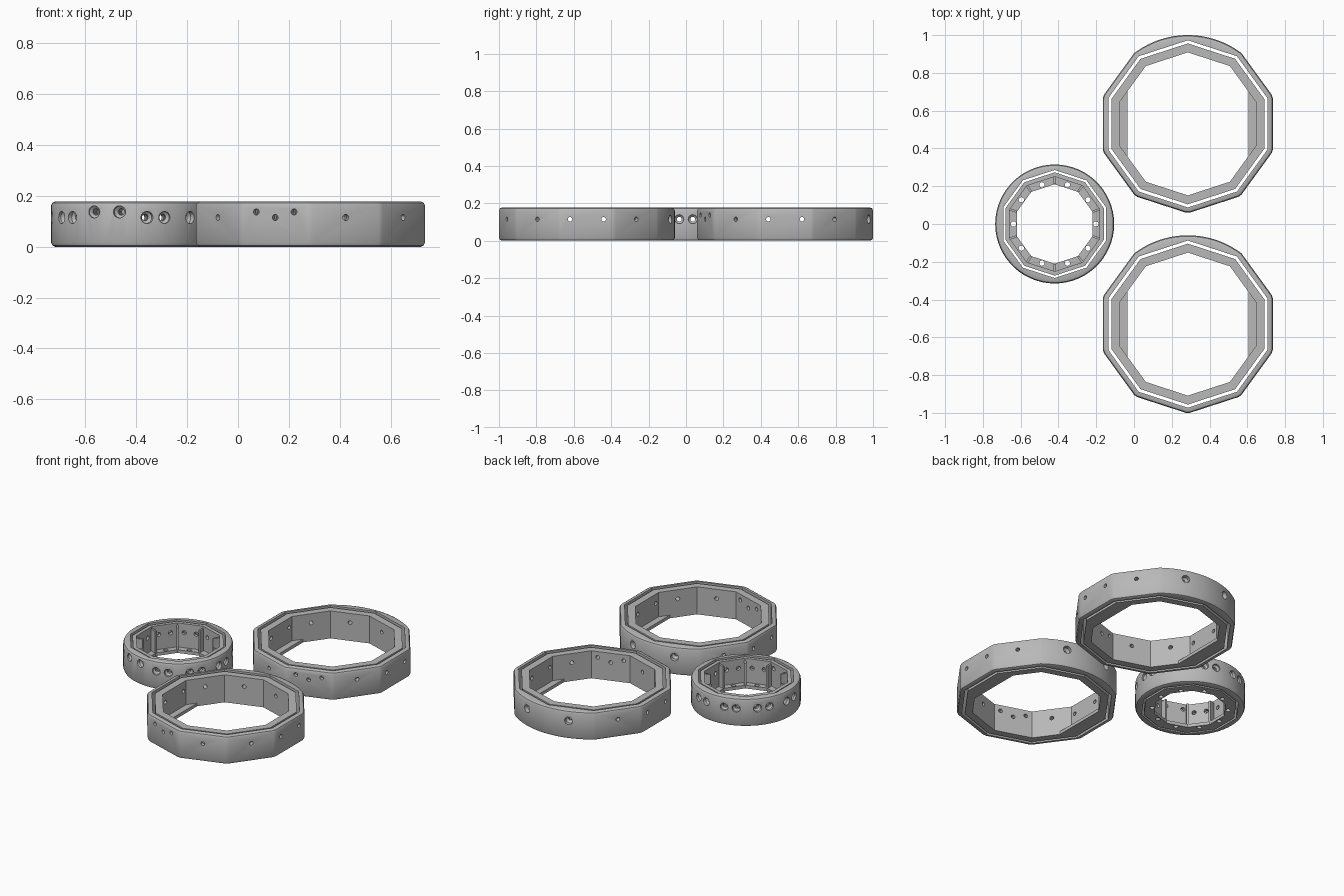
import bpy, bmesh, math
from mathutils import Matrix, Vector

if "Cube" in bpy.data.objects:
    bpy.data.objects.remove(bpy.data.objects["Cube"])

H = 0.178          # height of the rings
SIDES = 10
STEP = math.tau / SIDES

grey = bpy.data.materials.new("plain grey")
grey.diffuse_color = (0.48, 0.48, 0.48, 1)
grey.use_nodes = True
grey.node_tree.nodes["Principled BSDF"].inputs["Base Color"].default_value = grey.diffuse_color


def decagon(apothem, limit=9.0):
    """Radius of a decagon with flats on +-x, corners clipped at limit."""
    def radius(a):
        d = (a + STEP / 2) % STEP - STEP / 2
        return min(apothem / math.cos(d), limit)
    return radius


def back_arc(apothem, limit):
    """Decagon whose two back faces are replaced by a round arc."""
    flat = decagon(apothem, limit)
    return lambda a: limit if math.radians(53.9) < a < math.radians(126.1) else flat(a)


def circle(r):
    return lambda a: r


def finish(name, bm, loc):
    bmesh.ops.recalc_face_normals(bm, faces=bm.faces)
    mesh = bpy.data.meshes.new(name)
    bm.to_mesh(mesh)
    bm.free()
    mesh.materials.append(grey)
    ob = bpy.data.objects.new(name, mesh)
    ob.location = loc
    bpy.context.collection.objects.link(ob)
    return ob


def ring(name, degrees, section, loc):
    """Closed ring; section is a loop of (radius function, inset, z)."""
    bm = bmesh.new()
    angles = [math.radians(d) for d in degrees]
    loops = [[bm.verts.new(((f(a) - inset) * math.cos(a), (f(a) - inset) * math.sin(a), z))
              for a in angles] for f, inset, z in section]
    n = len(angles)
    for i, low in enumerate(loops):
        high = loops[(i + 1) % len(loops)]
        for j in range(n):
            k = (j + 1) % n
            bm.faces.new((low[j], low[k], high[k], high[j]))
    return finish(name, bm, loc)


def add_lathe(bm, matrix, profile, seg=16):
    """Solid of (radius, height) steps around the matrix z axis."""
    rows = [[bm.verts.new(matrix @ Vector((r * math.cos(math.tau * i / seg),
                                           r * math.sin(math.tau * i / seg), h)))
             for i in range(seg)] for r, h in profile]
    for a, b in zip(rows, rows[1:]):
        for i in range(seg):
            k = (i + 1) % seg
            bm.faces.new((a[i], a[k], b[k], b[i]))
    bm.faces.new(rows[0][::-1])
    bm.faces.new(rows[-1])


def drill(parts, holes, loc, floor_holes=()):
    """Cut holes (face angle, sideways offset, z, profile) through the parts."""
    bm = bmesh.new()
    for deg, side, z, profile in holes:
        turn = Matrix.Rotation(math.radians(deg), 4, 'Z')
        add_lathe(bm, turn @ Matrix.Translation((0, side, z))
                  @ Matrix.Rotation(math.pi / 2, 4, 'Y'), profile)
    for x, y in floor_holes:
        add_lathe(bm, Matrix.Translation((x, y, 0)), [(0.014, -0.05), (0.014, 0.05)])
    cutter = finish("hole_cutter", bm, loc)
    cutter.hide_render = True
    for ob in parts:
        mod = ob.modifiers.new("holes", 'BOOLEAN')
        mod.operation = 'DIFFERENCE'
        mod.solver = 'EXACT'
        mod.object = cutter
        bpy.context.view_layer.objects.active = ob
        bpy.ops.object.modifier_apply(modifier=mod.name)
    bpy.data.objects.remove(cutter)


def shade(ob):
    bpy.ops.object.select_all(action='DESELECT')
    ob.select_set(True)
    bpy.context.view_layer.objects.active = ob
    bpy.ops.object.shade_smooth_by_angle(angle=math.radians(28))


def rounded_outside(shape, inside):
    """Cross-section with rounded outer edges and a straight inner wall."""
    return [(inside, 0, 0), (shape, 0.016, 0), (shape, 0.005, 0.005), (shape, 0, 0.016),
            (shape, 0, H - 0.016), (shape, 0.005, H - 0.005), (shape, 0.016, H), (inside, 0, H)]


# Two large ten-sided bands, mirrored left to right
corners = [18 + 36 * i for i in range(SIDES)]
clipped = [c + d for c in corners for d in (-1.23, 0, 1.23)]
large_angles = sorted(set(clipped + list(range(57, 125, 3))))
for label, cy, face in (("front", -0.53, -108), ("back", 0.53, -72)):
    loc = (0.285, cy, 0)
    shell = ring(f"{label}_band_shell", large_angles,
                 rounded_outside(back_arc(0.45, 0.47), decagon(0.421)), loc)
    liner = ring(f"{label}_band_liner", corners,
                 [(decagon(0.36), 0, 0), (decagon(0.405), 0, 0),
                  (decagon(0.405), 0, H - 0.004), (decagon(0.36), 0, H - 0.004)], loc)

    # Small plain holes, wide sunk holes at the back
    plain = [(0.012, 0.25), (0.012, 0.6)]
    sunk = [(0.012, 0.25), (0.012, 0.43), (0.024, 0.445), (0.024, 0.6)]
    holes = [(a, 0, 0.115, plain) for a in (-36, -72, -108, -144, 36, 144)]
    holes += [(a, s, 0.115, plain) for a in (0, 180) for s in (-0.09, 0.09)]
    holes += [(face, s, 0.137, plain) for s in (-0.078, 0.078)]
    holes += [(a, 0, 0.115, sunk) for a in (72, 108)]
    drill((shell, liner), holes, loc)
    shade(shell)
    shade(liner)

    # Flat ledges inside the two side faces
    for side, s in (("left", -1), ("right", 1)):
        bm = bmesh.new()
        outline = [(0.32, -0.172), (0.362, -0.115), (0.362, 0.115), (0.32, 0.172)]
        base = bm.faces.new([bm.verts.new((s * x, y, 0)) for x, y in outline])
        top = bmesh.ops.extrude_face_region(bm, geom=[base])
        bmesh.ops.translate(bm, vec=(0, 0, 0.02),
                            verts=[v for v in top["geom"] if isinstance(v, bmesh.types.BMVert)])
        finish(f"{label}_band_{side}_ledge", bm, loc)

# Small round band with a ten-sided liner and floor lip
loc = (-0.42, 0, 0)
fine = sorted(set(range(0, 360, 6)))
shell = ring("small_band_shell", fine,
             rounded_outside(circle(0.315), decagon(0.272)), loc)
liner = ring("small_band_liner", corners,
             [(decagon(0.20), 0, 0), (decagon(0.260), 0, 0), (decagon(0.260), 0, H - 0.006),
              (decagon(0.238), 0, H - 0.006), (decagon(0.238), 0, 0.02),
              (decagon(0.20), 0, 0.02)], loc)

# Paired sunk holes on each face; one face has a wider, higher pair
sunk = [(0.013, 0.15), (0.013, 0.288), (0.024, 0.298), (0.024, 0.4)]
holes = []
for i in range(SIDES):
    deg = 36 * i
    spread, z = (0.052, 0.137) if deg == 252 else (0.036, 0.115)
    holes += [(deg, s * spread, z, sunk) for s in (-1, 1)]
floor = [(0.218 * math.cos(STEP * i), 0.218 * math.sin(STEP * i)) for i in range(SIDES)]
drill((shell, liner), holes, loc, floor)
shade(shell)
shade(liner)

# Upright dividers in the liner corners
bm = bmesh.new()
for c in corners:
    m = (Matrix.Rotation(math.radians(c), 4, 'Z') @ Matrix.Translation((0.231, 0, 0.083))
         @ Matrix.Diagonal((0.040, 0.012, 0.15, 1)))
    bmesh.ops.create_cube(bm, size=1, matrix=m)
finish("small_band_dividers", bm, loc)
